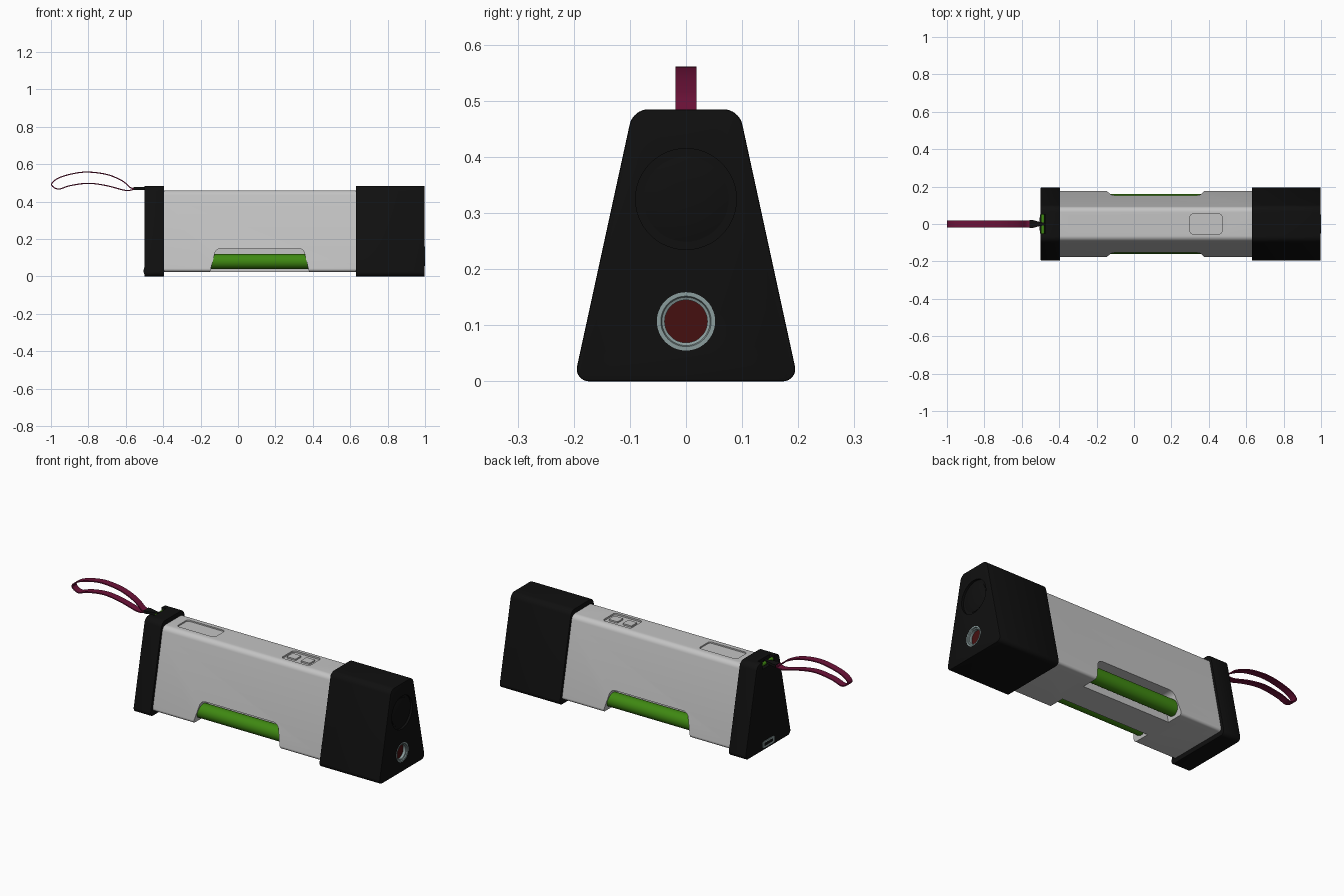
import bpy, bmesh, math
from mathutils import Vector

if "Cube" in bpy.data.objects:
    bpy.data.objects.remove(bpy.data.objects["Cube"])


def material(name, rgb):
    m = bpy.data.materials.new(name)
    m.diffuse_color = (*rgb, 1)
    m.use_nodes = True
    m.node_tree.nodes["Principled BSDF"].inputs["Base Color"].default_value = m.diffuse_color
    return m


BLACK = material("black_rubber", (0.005, 0.005, 0.005))
GREY = material("light_grey_shell", (0.55, 0.55, 0.55))
GREEN = material("green", (0.05, 0.25, 0.006))
WINE = material("wine_strap", (0.15, 0.006, 0.04))
RED = material("dark_red", (0.06, 0.005, 0.005))
STEEL = material("pale_steel", (0.26, 0.34, 0.34))


def finish(name, bm, mat):
    bmesh.ops.remove_doubles(bm, verts=bm.verts, dist=1e-5)
    bmesh.ops.recalc_face_normals(bm, faces=bm.faces)
    me = bpy.data.meshes.new(name)
    bm.to_mesh(me)
    bm.free()
    ob = bpy.data.objects.new(name, me)
    bpy.context.collection.objects.link(ob)
    if mat:
        me.materials.append(mat)
    return ob


def rounded(pts, radii, seg=8):
    """Fillet every corner of a 2D polygon."""
    out, n = [], len(pts)
    for i in range(n):
        p, a, b = (Vector(pts[j % n]) for j in (i, i - 1, i + 1))
        r = radii[i]
        if r == 0:
            out.append(p)
            continue
        u, v = (a - p).normalized(), (b - p).normalized()
        half = u.angle(v) / 2
        c = p + (u + v).normalized() * (r / math.sin(half))
        t = r / math.tan(half)
        s, e = p + u * t - c, p + v * t - c
        full = s.angle(e)
        for k in range(seg + 1):
            f = k / seg
            out.append(c + (s * math.sin((1 - f) * full) + e * math.sin(f * full)) / math.sin(full))
    return out


def prism(name, pts, radii, axis, lo, hi, mat=None):
    """Extrude a rounded outline along an axis."""
    put = {"x": lambda u, v, w: (w, u, v),
           "y": lambda u, v, w: (u, w, v),
           "z": lambda u, v, w: (u, v, w)}[axis]
    bm = bmesh.new()
    outline = rounded(pts, radii)
    a, b = ([bm.verts.new(put(p.x, p.y, w)) for p in outline] for w in (lo, hi))
    bm.faces.new(a)
    bm.faces.new(b)
    for i in range(len(a)):
        bm.faces.new((a[i - 1], a[i], b[i], b[i - 1]))
    return finish(name, bm, mat)


def rect(x0, x1, y0, y1):
    return [(x0, y0), (x1, y0), (x1, y1), (x0, y1)]


def lathe(name, profile, y, z, mat=None, closed=False, seg=48):
    """Turn (radius, x) points about an axis parallel to x."""
    bm = bmesh.new()
    rings = [[bm.verts.new((x, y + r * math.cos(2 * math.pi * k / seg),
                            z + r * math.sin(2 * math.pi * k / seg))) for k in range(seg)]
             for r, x in profile]
    for i in range(0 if closed else 1, len(rings)):
        for k in range(seg):
            bm.faces.new((rings[i - 1][k - 1], rings[i - 1][k], rings[i][k], rings[i][k - 1]))
    return finish(name, bm, mat)


def rod(name, r, x0, x1, y, z, mat=None):
    return lathe(name, [(0, x0), (r, x0), (r, x1), (0, x1)], y, z, mat)


def apply(ob, kind, **settings):
    mod = ob.modifiers.new(kind, kind)
    for k, v in settings.items():
        setattr(mod, k, v)
    bpy.context.view_layer.objects.active = ob
    bpy.ops.object.modifier_apply(modifier=mod.name)


def cut(ob, cutter):
    apply(ob, "BOOLEAN", object=cutter, operation="DIFFERENCE", solver="EXACT")
    bpy.data.objects.remove(cutter)


def trapezoid(bottom, top, z0, z1):
    return [(-bottom, z0), (bottom, z0), (top, z1), (-top, z1)]


# Shell with side windows and shallow panels on top
shell = prism("shell", trapezoid(0.179, 0.088, 0.025, 0.46), (0.015, 0.015, 0.03, 0.03),
              "x", -0.42, 0.65, GREY)
for s in (-1, 1):
    cut(shell, prism("window_cutter", [(-0.156, 0), (0.386, 0), (0.35, 0.15), (-0.117, 0.15)],
                     (0, 0, 0.035, 0.035), "y", *sorted((s * 0.078, s * 0.3))))
    rod("green_tube_" + ("front" if s < 0 else "back"), 0.04, -0.18, 0.41, s * 0.12, 0.08, GREEN)
cut(shell, prism("panel_cutter", rect(-0.34, -0.11, -0.047, 0.047), [0.015] * 4, "z", 0.453, 0.5))
cut(shell, prism("switch_cutter", rect(0.3, 0.47, -0.053, 0.053), [0.015] * 4, "z", 0.451, 0.5))
for i, x in enumerate((0.341, 0.426)):
    prism(f"switch_button_{i + 1}", rect(x - 0.027, x + 0.027, -0.025, 0.025), [0.004] * 4,
          "z", 0.44, 0.459, GREY)

# Rubber end caps
for name, x0, x1 in (("tail_cap", -0.5, -0.395), ("head_cap", 0.63, 0.998)):
    cap = prism(name, trapezoid(0.2, 0.0945, 0, 0.485), (0.022, 0.022, 0.035, 0.035),
                "x", x0, x1, BLACK)
    apply(cap, "BEVEL", width=0.004, segments=2, limit_method="ANGLE", angle_limit=math.radians(60))
tail, head = bpy.data.objects["tail_cap"], bpy.data.objects["head_cap"]
cut(tail, prism("notch_cutter", rect(-0.6, -0.472, -0.05, 0.05), [0] * 4, "z", 0.447, 0.6))
cut(head, rod("lens_cutter", 0.09, 0.986, 1.1, 0, 0.325))
cut(head, rod("button_cutter", 0.051, 0.955, 1.1, 0, 0.107))

# Head lens and push button
lathe("lens", [(0.076, 0.98), (0.076, 0.988), (0.06, 0.992), (0.035, 0.995), (0, 0.996)],
      0, 0.325, BLACK)
lathe("button_ring", [(0.052, 0.956), (0.052, 1.0), (0.045, 1.0), (0.043, 0.995),
                      (0.038, 0.993), (0.038, 0.956)], 0, 0.107, STEEL, closed=True)
rod("button", 0.039, 0.956, 0.978, 0, 0.107, RED)

# Charging port on the tail
prism("port_frame", rect(-0.05, 0.05, 0.012, 0.048), [0.01] * 4, "x", -0.503, -0.49, STEEL)
prism("port_slot", rect(-0.036, 0.036, 0.022, 0.038), [0.005] * 4, "x", -0.504, -0.49, BLACK)

# Strap bar across the notch
bar = prism("strap_bar", rect(-0.497, -0.479, 0.456, 0.474), [0.008] * 4, "y", -0.052, 0.052, GREEN)

# Strap end sleeve, narrowing to the bar
sleeve = prism("strap_sleeve", [(-0.56, -0.021), (-0.545, -0.022), (-0.5, -0.01), (-0.477, -0.008),
                                (-0.477, 0.008), (-0.5, 0.01), (-0.545, 0.022), (-0.56, 0.021)],
               [0] * 8, "z", 0.463, 0.477, BLACK)

# Ribbon loop, a smooth curve through a few points
path = [Vector(p) for p in (
    (-0.55, 0.468), (-0.6, 0.460), (-0.7, 0.485), (-0.8, 0.498), (-0.9, 0.485), (-0.96, 0.467),
    (-0.997, 0.492), (-0.96, 0.526), (-0.88, 0.55), (-0.8, 0.558), (-0.7, 0.545),
    (-0.62, 0.512), (-0.575, 0.475), (-0.55, 0.471))]
line = []
for i in range(len(path) - 1):
    p0, p1, p2, p3 = (path[min(max(j, 0), len(path) - 1)] for j in range(i - 1, i + 3))
    for k in range(6):
        t = k / 6
        line.append(0.5 * (2 * p1 + (p2 - p0) * t + (2 * p0 - 5 * p1 + 4 * p2 - p3) * t * t
                           + (3 * p1 - p0 - 3 * p2 + p3) * t ** 3))
line.append(path[-1])
bm = bmesh.new()
pairs = [[bm.verts.new((p.x, y, p.y)) for y in (-0.019, 0.019)] for p in line]
for a, b in zip(pairs, pairs[1:]):
    bm.faces.new((a[0], a[1], b[1], b[0]))
strap = finish("strap", bm, WINE)
apply(strap, "SOLIDIFY", thickness=0.006, offset=0)

# Smooth shading with crisp edges
bpy.ops.object.select_all(action="DESELECT")
for ob in bpy.context.scene.objects:
    ob.select_set(True)
bpy.context.view_layer.objects.active = shell
bpy.ops.object.shade_smooth_by_angle(angle=math.radians(30))
